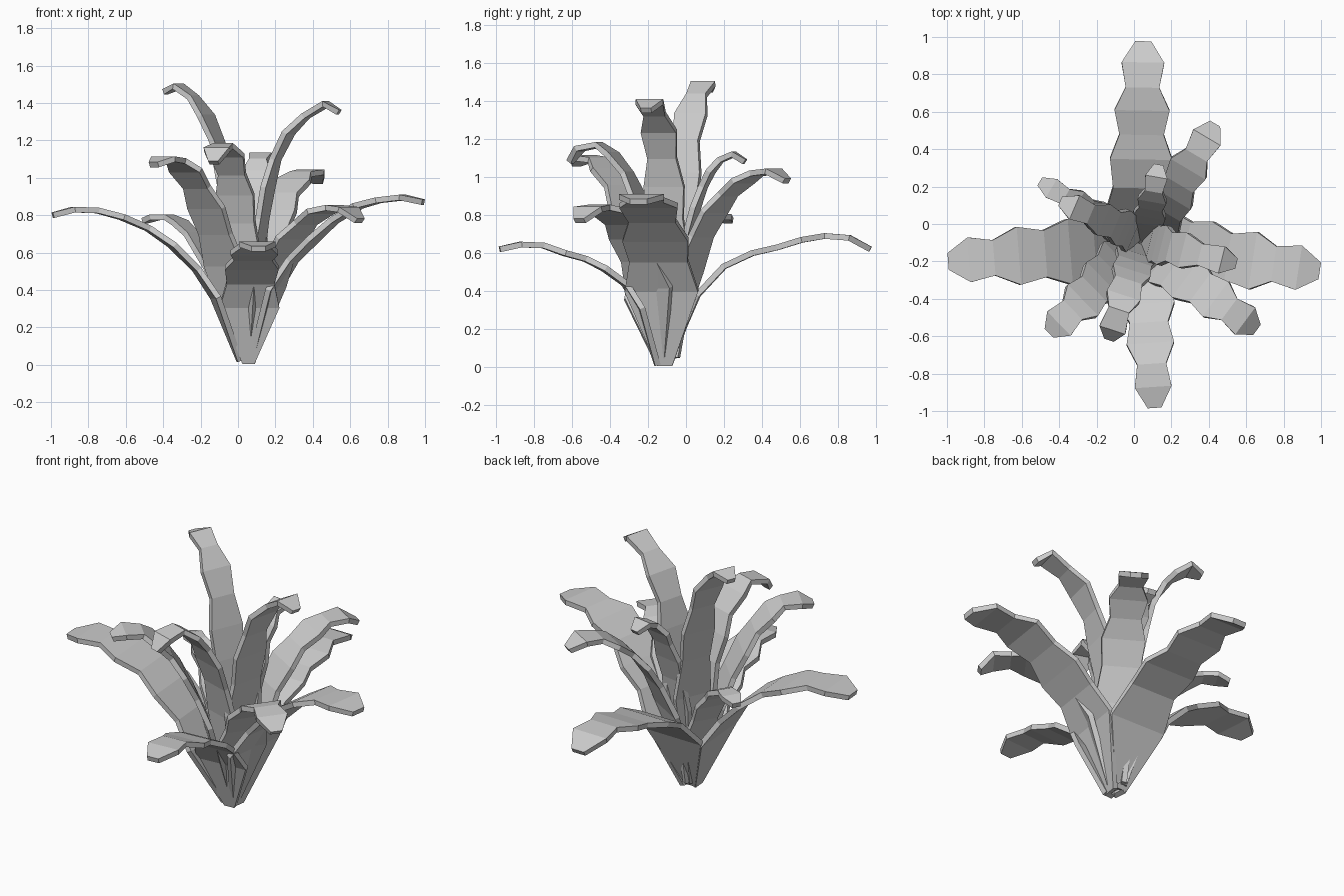
import bpy, bmesh
from mathutils import Vector

# Scalloped width of a leaf, ring by ring from base to tip
WIDTHS = [0.08, 0.39, 0.31, 0.35, 0.25, 0.31, 0.19, 0.24, 0.09]
THICK = 0.03


def leaf(name, base, tip, scale, profile):
    """Flat-faced leaf; profile holds (position along the main axis, z)."""
    base, tip = Vector(base), Vector(tip)
    d = tip - base
    axis = 0 if abs(d.x) > abs(d.y) else 1
    path = []
    for c, z in profile:
        t = (c - base[axis]) / d[axis]
        p = base + d * t
        path.append(Vector((p.x, p.y, z)))
    side = Vector((-d.y, d.x, 0)).normalized()
    bm = bmesh.new()
    rings = []
    for i, p in enumerate(path):
        tangent = path[min(i + 1, len(path) - 1)] - path[max(i - 1, 0)]
        up = tangent.cross(side).normalized() * THICK / 2
        w = side * max(WIDTHS[i] * scale, 0.05) / 2
        rings.append([bm.verts.new(p + o) for o in (w + up, up - w, -w - up, w - up)])
    for a, b in zip(rings, rings[1:]):
        for k in range(4):
            n = (k + 1) % 4
            bm.faces.new((a[k], a[n], b[n], b[k]))
    bm.faces.new(rings[0])
    bm.faces.new(rings[-1][::-1])
    bmesh.ops.recalc_face_normals(bm, faces=bm.faces)
    mesh = bpy.data.meshes.new(name)
    bm.to_mesh(mesh)
    bm.free()
    obj = bpy.data.objects.new(name, mesh)
    bpy.context.collection.objects.link(obj)
    return obj


# Four large outer leaves
leaf("right_leaf", (0.07, -0.11), (0.99, -0.25), 1.0,
     [(0.07, 0.01), (0.19, 0.40), (0.29, 0.56), (0.40, 0.67), (0.51, 0.77),
      (0.64, 0.85), (0.75, 0.88), (0.88, 0.895), (0.99, 0.87)])
leaf("left_leaf", (0.01, -0.12), (-0.99, -0.20), 1.0,
     [(0.01, 0.02), (-0.12, 0.36), (-0.22, 0.51), (-0.35, 0.64), (-0.48, 0.73),
      (-0.62, 0.79), (-0.75, 0.825), (-0.88, 0.83), (-0.99, 0.80)])
leaf("back_leaf", (0.03, -0.09), (0.05, 0.98), 0.95,
     [(-0.09, 0.03), (0.06, 0.38), (0.20, 0.53), (0.35, 0.60), (0.48, 0.63),
      (0.61, 0.67), (0.73, 0.69), (0.86, 0.68), (0.97, 0.62)])
leaf("front_leaf", (0.055, -0.15), (0.11, -0.98), 0.82,
     [(-0.15, 0.01), (-0.24, 0.31), (-0.32, 0.44), (-0.43, 0.52), (-0.53, 0.57),
      (-0.64, 0.60), (-0.75, 0.64), (-0.87, 0.645), (-0.98, 0.62)])

# Diagonal middle leaves
leaf("front_right_leaf", (0.07, -0.13), (0.65, -0.56), 0.75,
     [(0.07, 0.05), (0.16, 0.42), (0.22, 0.56), (0.29, 0.68), (0.36, 0.76),
      (0.44, 0.82), (0.51, 0.84), (0.59, 0.83), (0.65, 0.77)])
leaf("front_left_leaf", (0.02, -0.12), (-0.45, -0.58), 0.75,
     [(0.02, 0.05), (-0.07, 0.53), (-0.12, 0.70), (-0.17, 0.84), (-0.22, 0.95),
      (-0.28, 1.04), (-0.33, 1.09), (-0.40, 1.10), (-0.45, 1.07)])
leaf("back_left_leaf", (0.01, -0.08), (-0.49, 0.22), 0.48,
     [(0.01, 0.05), (-0.08, 0.38), (-0.13, 0.51), (-0.19, 0.62), (-0.25, 0.70),
      (-0.31, 0.76), (-0.37, 0.79), (-0.44, 0.79), (-0.50, 0.77)])
leaf("back_right_leaf", (0.06, -0.09), (0.43, 0.53), 0.7,
     [(-0.09, 0.05), (0.01, 0.50), (0.08, 0.69), (0.15, 0.82), (0.22, 0.91),
      (0.30, 0.98), (0.37, 1.02), (0.46, 1.03), (0.53, 0.98)])

# Tall and small inner leaves
leaf("tall_right_leaf", (0.06, -0.09), (0.54, -0.21), 0.62,
     [(0.06, 0.05), (0.10, 0.58), (0.13, 0.78), (0.16, 0.95), (0.20, 1.10),
      (0.27, 1.24), (0.36, 1.33), (0.47, 1.395), (0.54, 1.35)])
leaf("tall_left_leaf", (0.03, -0.06), (-0.39, 0.12), 0.58,
     [(0.03, 0.05), (-0.01, 0.60), (-0.04, 0.84), (-0.07, 1.02), (-0.11, 1.19),
      (-0.17, 1.33), (-0.24, 1.43), (-0.32, 1.49), (-0.39, 1.46)])
leaf("tall_front_leaf", (0.03, -0.12), (-0.13, -0.61), 0.6,
     [(-0.12, 0.05), (-0.17, 0.56), (-0.21, 0.76), (-0.26, 0.91), (-0.31, 1.02),
      (-0.39, 1.12), (-0.46, 1.17), (-0.56, 1.15), (-0.61, 1.08)])
leaf("inner_back_leaf", (0.06, -0.08), (0.13, 0.31), 0.5,
     [(-0.08, 0.05), (-0.02, 0.52), (0.01, 0.70), (0.05, 0.84), (0.09, 0.95),
      (0.13, 1.03), (0.18, 1.09), (0.25, 1.12), (0.31, 1.08)])
